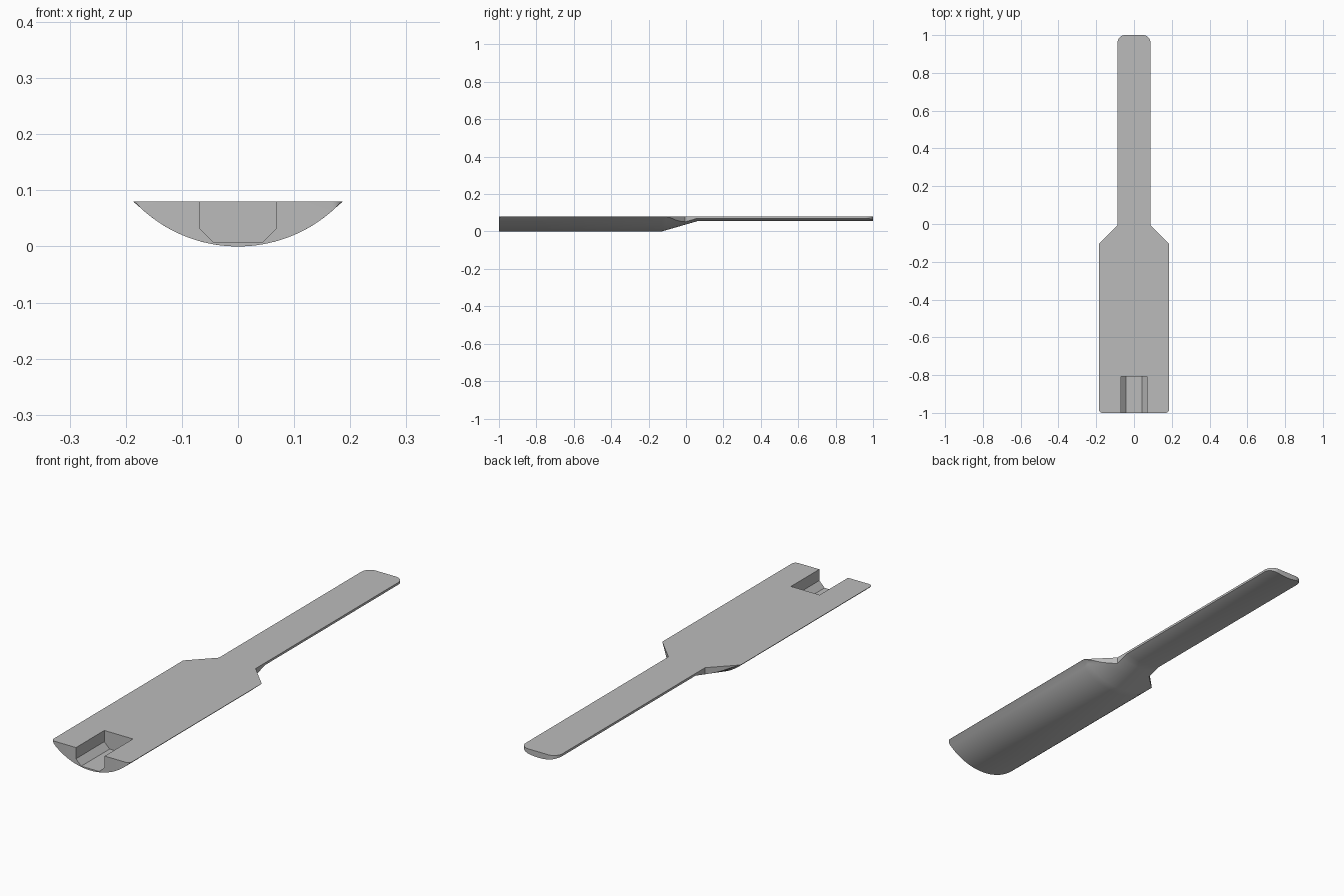
import bpy, bmesh, math

cube = bpy.data.objects.get("Cube")
if cube:
    bpy.data.objects.remove(cube, do_unlink=True)

TOP, RADIUS = 0.08, 0.254
BLADE, HANDLE = 0.186, 0.087
STEPS = 32

gray = bpy.data.materials.new("plain gray")
gray.use_nodes = True
gray.diffuse_color = (0.5, 0.5, 0.5, 1)
gray.node_tree.nodes["Principled BSDF"].inputs["Base Color"].default_value = (0.5, 0.5, 0.5, 1)


def make_object(name, rings):
    """Skin closed rings of points and cap both ends."""
    bm = bmesh.new()
    loops = [[bm.verts.new(p) for p in ring] for ring in rings]
    n = len(loops[0])
    for a, b in zip(loops, loops[1:]):
        for i in range(n):
            j = (i + 1) % n
            bm.faces.new((a[i], a[j], b[j], b[i]))
    bm.faces.new(loops[0])
    bm.faces.new(loops[-1])
    bmesh.ops.recalc_face_normals(bm, faces=bm.faces)
    mesh = bpy.data.meshes.new(name)
    bm.to_mesh(mesh)
    bm.free()
    mesh.materials.append(gray)
    obj = bpy.data.objects.new(name, mesh)
    bpy.context.collection.objects.link(obj)
    return obj


def ramp(y, y0, y1, v0, v1):
    t = min(max((y - y0) / (y1 - y0), 0), 1)
    return v0 + (v1 - v0) * t


def section(y, half):
    """Round-bellied slice with a flat top; the belly rises toward the handle."""
    base = ramp(y, -0.13, 0.06, 0, 0.055)
    ring = [(half, y, TOP), (-half, y, TOP)]
    for i in range(STEPS + 1):
        x = half * (2 * i / STEPS - 1)
        z = base + RADIUS - math.sqrt(RADIUS ** 2 - x * x)
        ring.append((x, y, min(z, TOP - 0.0006)))
    return ring


# Plan outline: rounded front corners, shoulder taper, rounded handle end
outline = []
for i in range(6):
    a = i / 5 * math.pi / 2
    outline.append((-1 + 0.018 * (1 - math.cos(a)), BLADE - 0.018 * (1 - math.sin(a))))
for y in (-0.8, -0.13, -0.105, -0.08, -0.055, -0.03, -0.005, 0.03, 0.06):
    outline.append((y, ramp(y, -0.105, -0.005, BLADE, HANDLE)))
for i in range(9):
    a = i / 8 * math.pi / 2
    outline.append((1 - 0.04 * (1 - math.sin(a)), HANDLE - 0.04 * (1 - math.cos(a))))
body = make_object("blade_and_handle", [section(y, w) for y, w in outline])

# Slot with chamfered floor, open at the front
profile = [(0.068, 0.15), (0.068, 0.032), (0.043, 0.007)]
profile += [(-x, z) for x, z in reversed(profile)]
cutter = make_object("slot_cutter", [[(x, y, z) for x, z in profile] for y in (-1.1, -0.808)])
cutter.hide_render = True

cut = body.modifiers.new("slot", "BOOLEAN")
cut.operation = "DIFFERENCE"
cut.solver = "EXACT"
cut.object = cutter
bpy.ops.object.select_all(action="DESELECT")
body.select_set(True)
bpy.context.view_layer.objects.active = body
bpy.ops.object.modifier_apply(modifier=cut.name)
bpy.data.objects.remove(cutter, do_unlink=True)
bpy.ops.object.shade_smooth_by_angle(angle=math.radians(30))
